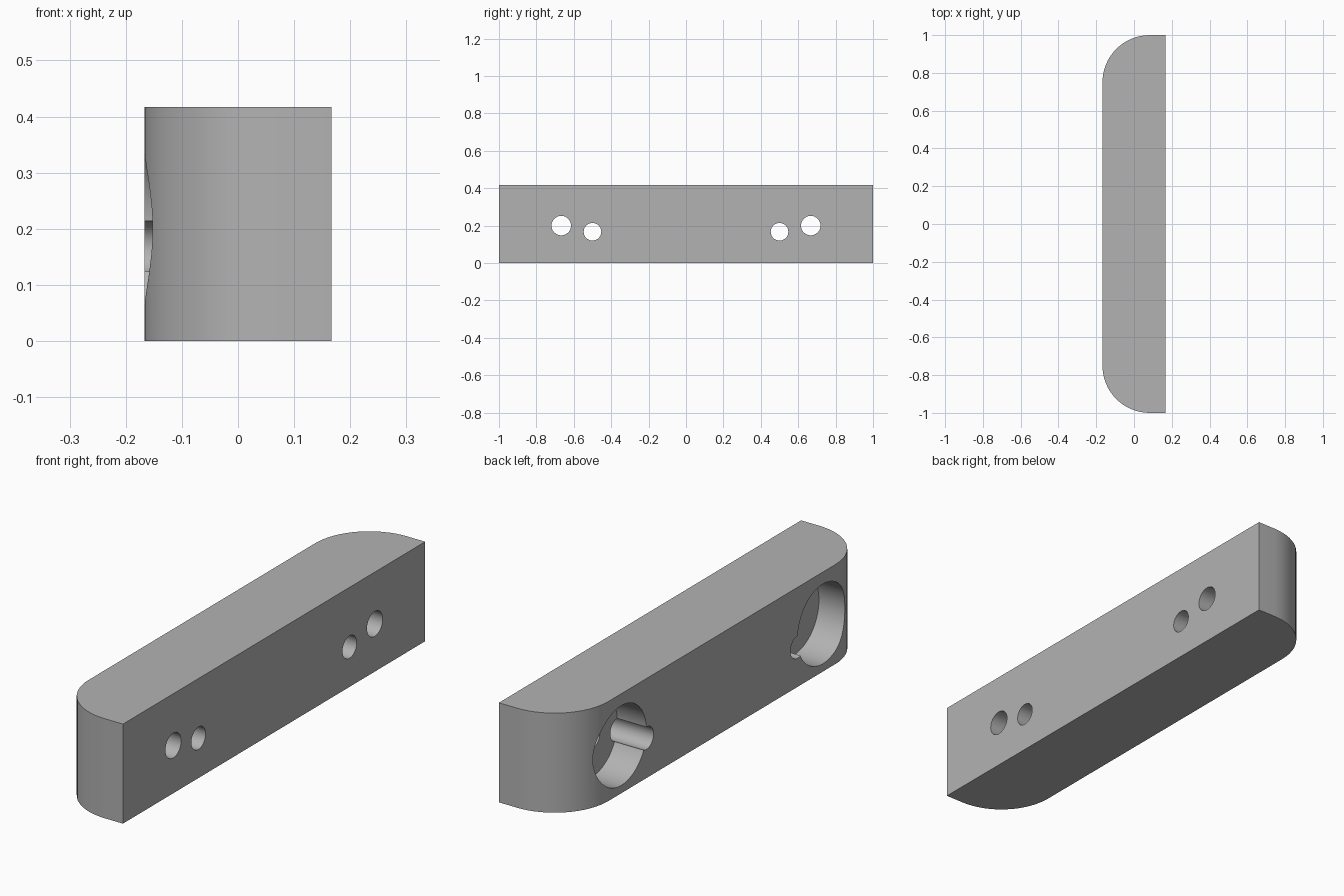
import bpy
import math

default = bpy.data.objects.get("Cube")
if default:
    bpy.data.objects.remove(default, do_unlink=True)

HALF_X, HEIGHT, CORNER = 0.167, 0.417, 0.25
BORE_DEPTH = 0.135

grey = bpy.data.materials.new("plain grey")
grey.use_nodes = True
colour = (0.45, 0.45, 0.45, 1)
grey.diffuse_color = colour
grey.node_tree.nodes["Principled BSDF"].inputs["Base Color"].default_value = colour

# Plan outline: square edge on one long side, rounded corners on the other
outline = [(HALF_X, -1), (HALF_X, 1)]
for side in (1, -1):
    arc = []
    for i in range(17):
        a = math.radians(90 * i / 16)
        arc.append((-HALF_X + CORNER * (1 - math.sin(a)),
                    side * (1 - CORNER + CORNER * math.cos(a))))
    outline += arc if side == 1 else arc[::-1]

# Block: the outline extruded upwards
n = len(outline)
verts = [(x, y, z) for z in (0, HEIGHT) for x, y in outline]
faces = [tuple(range(n))[::-1], tuple(range(n, 2 * n))]
faces += [(i, (i + 1) % n, n + (i + 1) % n, n + i) for i in range(n)]
mesh = bpy.data.meshes.new("block")
mesh.from_pydata(verts, [], faces)
mesh.materials.append(grey)
block = bpy.data.objects.new("block", mesh)
bpy.context.collection.objects.link(block)

bpy.ops.object.select_all(action="DESELECT")
bpy.context.view_layer.objects.active = block
block.select_set(True)
bpy.ops.object.mode_set(mode="EDIT")
bpy.ops.mesh.select_all(action="SELECT")
bpy.ops.mesh.normals_make_consistent(inside=False)
bpy.ops.object.mode_set(mode="OBJECT")


def cut_hole(y, z, radius, x_min, x_max):
    """Cut a round hole along x through the block."""
    bpy.ops.mesh.primitive_cylinder_add(
        vertices=64, radius=radius, depth=x_max - x_min,
        location=((x_min + x_max) / 2, y, z), rotation=(0, math.pi / 2, 0))
    cutter = bpy.context.object
    cutter.name = "hole_cutter"
    cutter.hide_render = True
    cutter.data.materials.append(grey)
    bpy.context.view_layer.objects.active = block
    cut = block.modifiers.new("hole", "BOOLEAN")
    cut.operation = "DIFFERENCE"
    cut.solver = "EXACT"
    cut.object = cutter
    bpy.ops.object.modifier_apply(modifier=cut.name)
    bpy.data.objects.remove(cutter, do_unlink=True)


# Each end: wide blind recess, bolt hole in its floor, pin hole at its rim
for side in (1, -1):
    cut_hole(side * 0.667, 0.2, 0.167, -0.4, BORE_DEPTH - HALF_X)
    cut_hole(side * 0.667, 0.2, 0.052, -0.4, 0.4)
    cut_hole(side * 0.5, 0.167, 0.047, -0.4, 0.4)

block.select_set(True)
bpy.ops.object.shade_smooth_by_angle(angle=math.radians(30))
